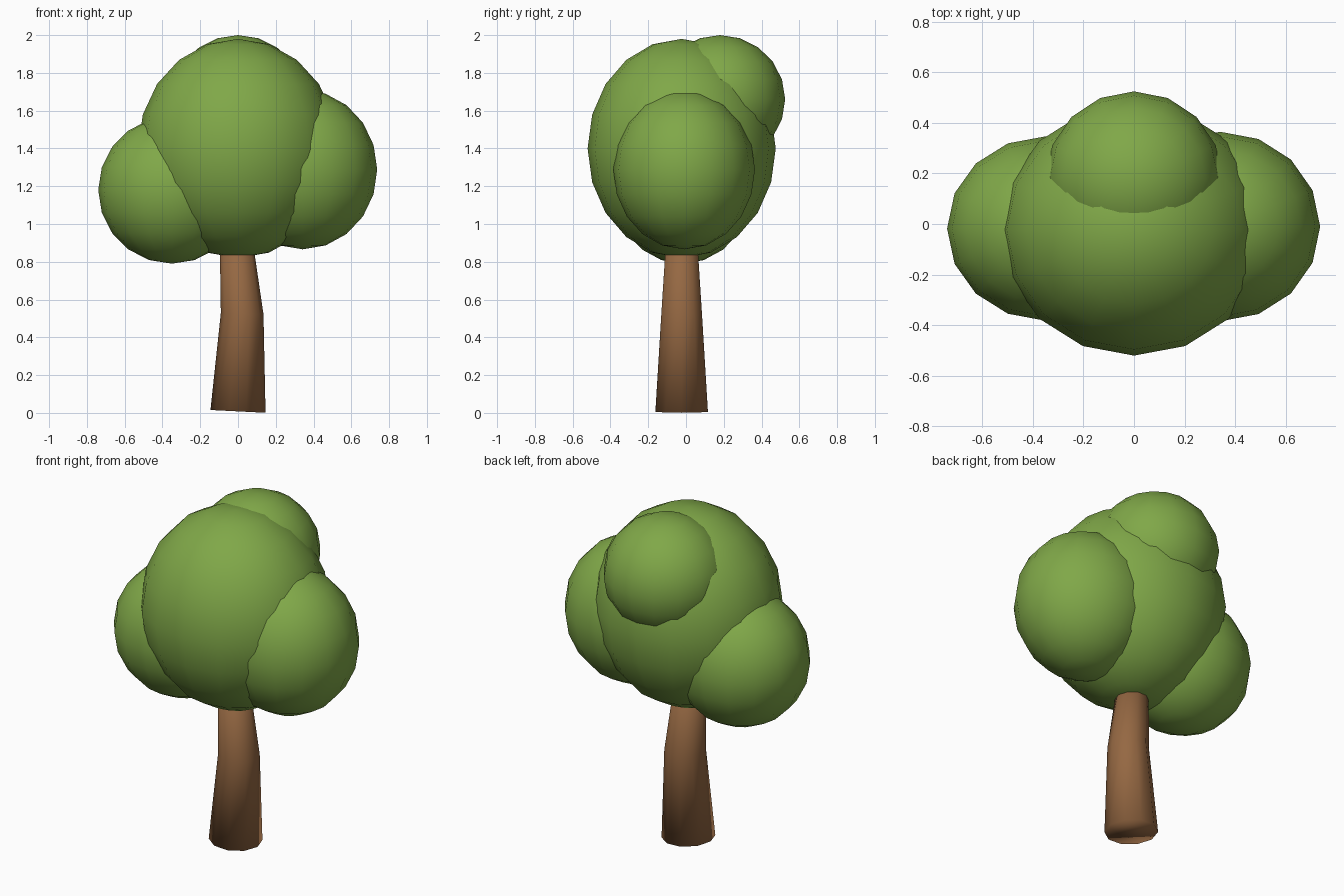
import bpy, bmesh, math
from mathutils import Matrix, Vector

cube = bpy.data.objects.get("Cube")
if cube:
    bpy.data.objects.remove(cube, do_unlink=True)


def material(name, color):
    mat = bpy.data.materials.new(name)
    mat.use_nodes = True
    mat.diffuse_color = color
    bsdf = next(n for n in mat.node_tree.nodes if n.type == 'BSDF_PRINCIPLED')
    bsdf.inputs["Base Color"].default_value = color
    return mat


leaf_green = material("leaf_green", (0.215, 0.39, 0.065, 1))
bark_brown = material("bark_brown", (0.30, 0.138, 0.055, 1))


def finish(name, bm, mat):
    bmesh.ops.recalc_face_normals(bm, faces=bm.faces)
    for face in bm.faces:
        face.smooth = True
    mesh = bpy.data.meshes.new(name)
    bm.to_mesh(mesh)
    bm.free()
    mesh.materials.append(mat)
    obj = bpy.data.objects.new(name, mesh)
    bpy.context.collection.objects.link(obj)
    return obj


# Foliage: overlapping stretched spheres (centre, radii)
clumps = {
    "main_foliage": ((0, -0.023, 1.40), (0.53, 0.498, 0.58)),
    "left_foliage": ((0.342, -0.01, 1.288), (0.395, 0.375, 0.422)),
    "right_foliage": ((-0.35, -0.018, 1.18), (0.39, 0.365, 0.39)),
    "back_foliage": ((0, 0.18, 1.66), (0.35, 0.345, 0.34)),
}
for name, (centre, radii) in clumps.items():
    bm = bmesh.new()
    bmesh.ops.create_uvsphere(bm, u_segments=16, v_segments=10, radius=1)
    obj = finish(name, bm, leaf_green)
    obj.location = centre
    obj.scale = radii

# Trunk: bent, tapering ten-sided column (centre x, centre z, radius, tilt)
SIDES = 10
sections = [(0, 0.008, 0.146, 0.05), (0.022, 0.525, 0.113, 0.03), (-0.017, 1.0, 0.081, -0.08)]
bm = bmesh.new()
rings = []
for x, z, radius, tilt in sections:
    turn = Matrix.Rotation(tilt, 3, 'Y')
    ring = []
    for i in range(SIDES):
        a = math.tau * i / SIDES
        offset = turn @ Vector((radius * math.cos(a), radius * math.sin(a), 0))
        ring.append(bm.verts.new(offset + Vector((x, -0.023, z))))
    rings.append(ring)
for low, high in zip(rings, rings[1:]):
    for i in range(SIDES):
        j = (i + 1) % SIDES
        bm.faces.new((low[i], low[j], high[j], high[i]))
bm.faces.new(rings[0][::-1])
bm.faces.new(rings[-1])
finish("trunk", bm, bark_brown)
